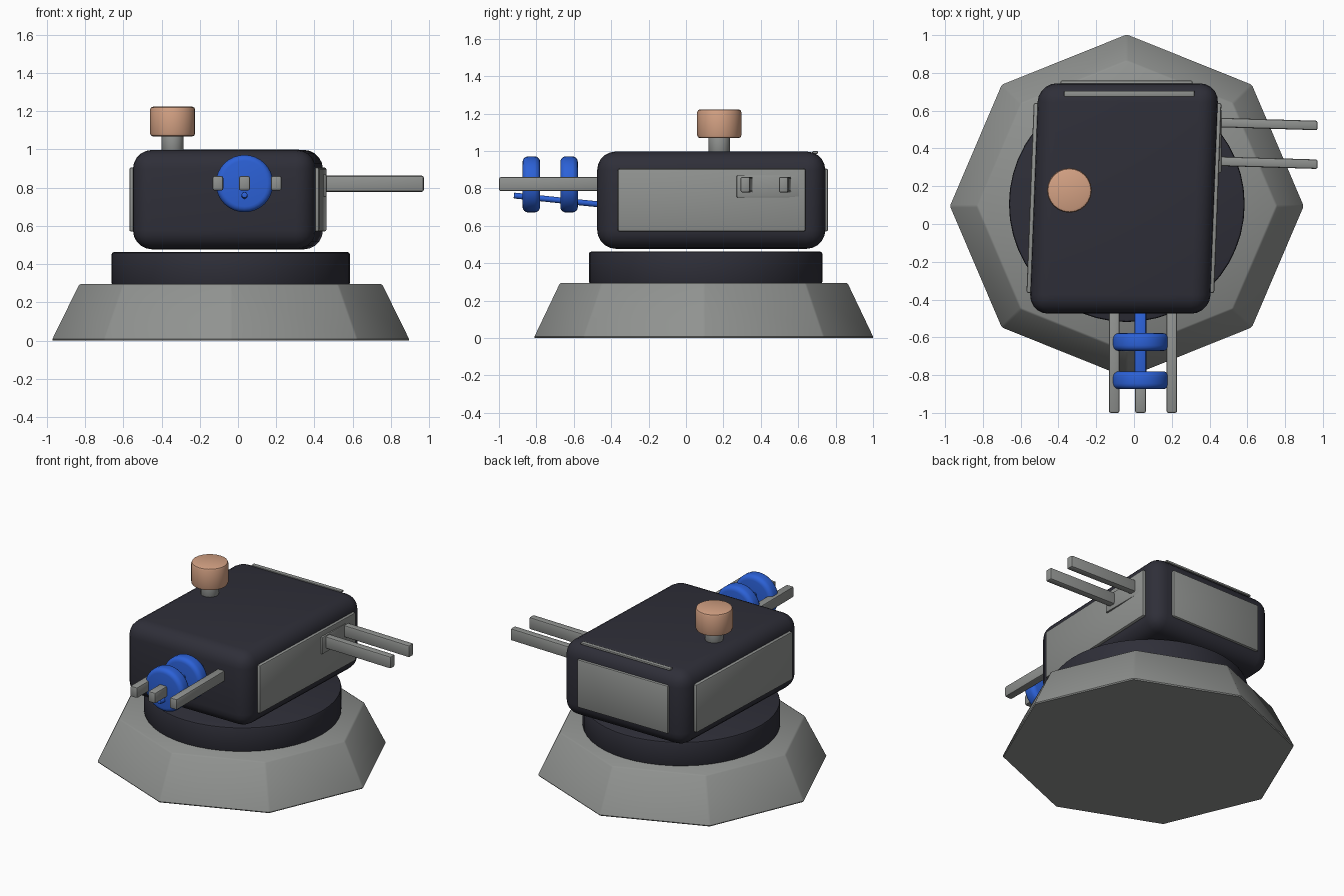
import bpy, bmesh, math
from mathutils import Matrix, Vector

cube = bpy.data.objects.get("Cube")
if cube:
    bpy.data.objects.remove(cube, do_unlink=True)


def material(name, rgb):
    m = bpy.data.materials.new(name)
    m.use_nodes = True
    m.diffuse_color = (*rgb, 1)
    bsdf = next(n for n in m.node_tree.nodes if n.type == 'BSDF_PRINCIPLED')
    bsdf.inputs["Base Color"].default_value = (*rgb, 1)
    bsdf.inputs["Roughness"].default_value = 0.6
    return m


GREY = material("grey", (0.28, 0.29, 0.28))
DARK = material("dark navy", (0.028, 0.028, 0.04))
BLUE = material("blue", (0.025, 0.12, 0.68))
COPPER = material("copper", (0.66, 0.36, 0.23))


def finish(name, bm, mat, bevel=0, segments=2):
    bmesh.ops.recalc_face_normals(bm, faces=bm.faces)
    me = bpy.data.meshes.new(name)
    bm.to_mesh(me)
    bm.free()
    me.materials.append(mat)
    ob = bpy.data.objects.new(name, me)
    bpy.context.collection.objects.link(ob)
    bpy.ops.object.select_all(action='DESELECT')
    bpy.context.view_layer.objects.active = ob
    ob.select_set(True)
    if bevel:
        mod = ob.modifiers.new("Bevel", 'BEVEL')
        mod.width, mod.segments = bevel, segments
        mod.limit_method = 'ANGLE'
        bpy.ops.object.modifier_apply(modifier=mod.name)
    bpy.ops.object.shade_smooth_by_angle(angle=math.radians(35))
    return ob


def box(name, lo, hi, mat, bevel=0.01, segments=2, slant=0):
    """Box between two corners; slant shifts x along y."""
    bm = bmesh.new()
    bmesh.ops.create_cube(bm, size=1)
    lo, hi = Vector(lo), Vector(hi)
    for v in bm.verts:
        v.co = (lo + hi) / 2 + v.co * (hi - lo)
        v.co.x += slant * (v.co.y - 0.14)
    return finish(name, bm, mat, bevel, segments)


def cylinder(name, start, end, r1, mat, r2=None, sides=32, bevel=0.01, segments=2, turn=0):
    """Cylinder or cone frustum from start to end."""
    start, end = Vector(start), Vector(end)
    axis = end - start
    place = (Matrix.Translation((start + end) / 2) @ axis.to_track_quat('Z', 'Y').to_matrix().to_4x4()
             @ Matrix.Rotation(turn, 4, 'Z'))
    bm = bmesh.new()
    bmesh.ops.create_cone(bm, cap_ends=True, segments=sides, radius1=r1,
                          radius2=r1 if r2 is None else r2, depth=axis.length, matrix=place)
    return finish(name, bm, mat, bevel, segments)


# Octagonal pedestal and round turntable
CX, CY = -0.038, 0.095
base = cylinder("base", (0, 0, 0), (0, 0, 0.295), 0.94, GREY, 0.795, sides=8, bevel=0.008, segments=1)
for v in base.data.vertices:
    v.co = (v.co.x + CX, v.co.y * 0.97 + CY, v.co.z)
cylinder("turntable", (CX, 0.105, 0.29), (CX, 0.105, 0.462), 0.624, DARK, sides=48, bevel=0.012)

# Rounded body, slightly slanted
SLANT = 0.038
box("body", (-0.53, -0.475, 0.477), (0.425, 0.745, 0.997), DARK, 0.1, 5, SLANT)

# Side and back panels
for side, x in (("right", -0.54), ("left", 0.422)):
    box(side + "_panel", (x - 0.01, -0.365, 0.57), (x + 0.022, 0.64, 0.905), GREY, 0.01, 2, SLANT)
box("back_panel", (-0.39, 0.73, 0.57), (0.31, 0.76, 0.905), GREY)
box("top_strip", (-0.37, 0.675, 0.985), (0.32, 0.705, 0.999), GREY, 0.004)

# Knob on its stem
KX, KY = -0.342, 0.178
cylinder("knob_stem", (KX, KY, 0.99), (KX, KY, 1.09), 0.058, GREY, sides=20)
cylinder("knob", (KX, KY, 1.068), (KX, KY, 1.223), 0.118, COPPER, sides=24, bevel=0.015)

# Pair of rods out of the left panel, with a mounting plate
box("rod_mount", (0.43, 0.27, 0.75), (0.462, 0.61, 0.87), GREY, 0.008)
for i, y in enumerate((0.325, 0.53)):
    rod = box(f"side_rod_{i + 1}", (0.40, y - 0.025, 0.778), (0.972, y + 0.025, 0.862), GREY)
    for v in rod.data.vertices:
        v.co.y -= 0.03 * (v.co.x - 0.69)

# Front rods; the middle one is a blue shaft with a grey tip
for name, x in (("right", -0.105), ("left", 0.2)):
    box(f"front_rod_{name}", (x - 0.028, -1, 0.785), (x + 0.028, -0.44, 0.86), GREY)
FX = 0.034
box("middle_rod_tip", (FX - 0.029, -1, 0.785), (FX + 0.029, -0.83, 0.86), GREY)
box("middle_shaft", (FX - 0.031, -0.84, 0.79), (FX + 0.031, -0.44, 0.86), BLUE)
cylinder("lower_wire", (FX, -0.92, 0.762), (FX, -0.44, 0.712), 0.016, BLUE, sides=12, bevel=0.004)

# Two rounded blue wheels
for i, y in enumerate((-0.827, -0.625)):
    cylinder(f"wheel_{i + 1}", (FX, y - 0.047, 0.821), (FX, y + 0.047, 0.821), 0.15, BLUE,
             bevel=0.03, segments=4)
